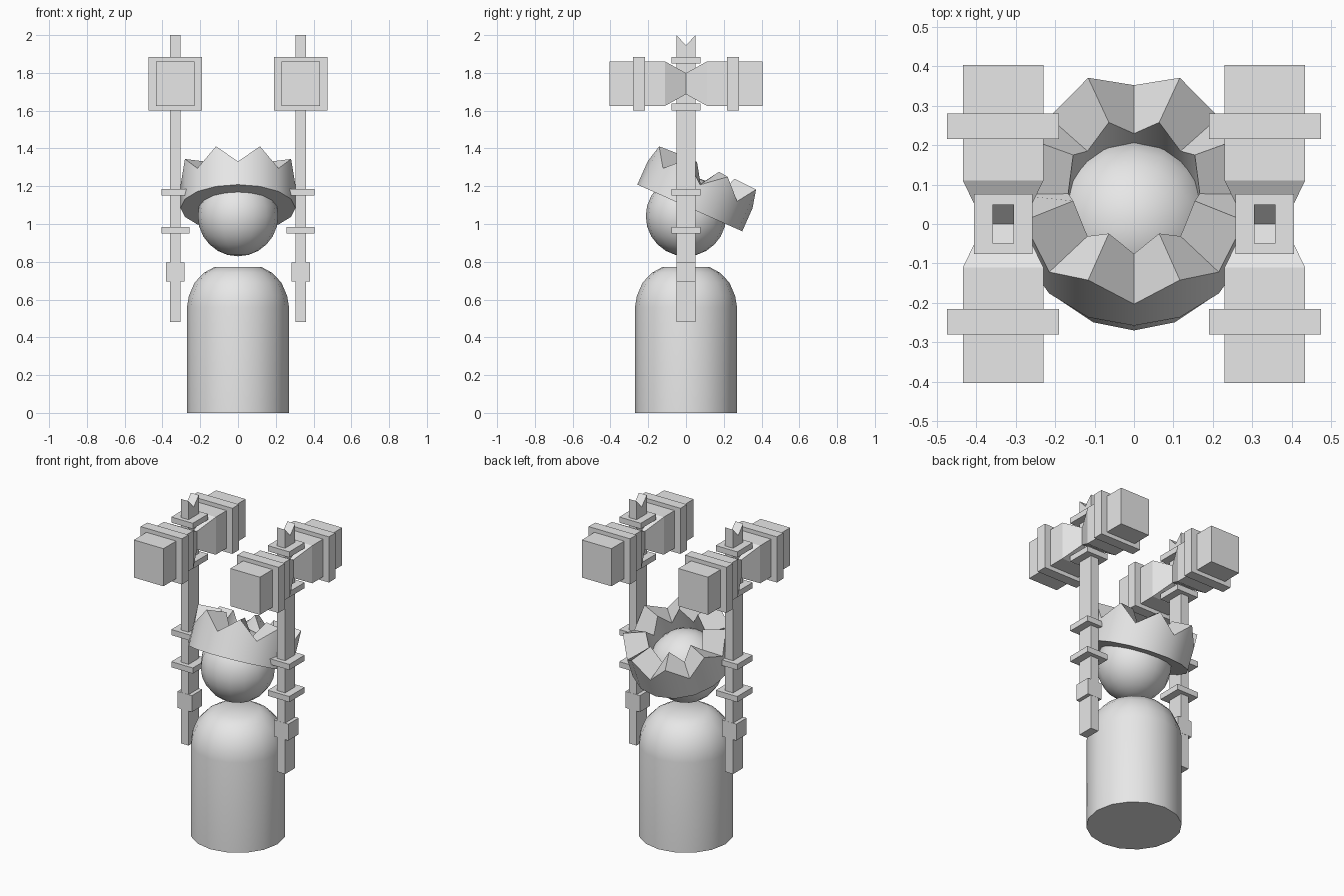
import bpy, bmesh, math
from mathutils import Matrix

cube = bpy.data.objects.get("Cube")
if cube:
    bpy.data.objects.remove(cube, do_unlink=True)

grey = bpy.data.materials.new("light_grey")
grey.use_nodes = True
grey.diffuse_color = (0.8, 0.8, 0.8, 1)
grey.node_tree.nodes["Principled BSDF"].inputs["Base Color"].default_value = (0.8, 0.8, 0.8, 1)


def finish(name, bm, smooth=False):
    """Turn a bmesh into a named object with the material."""
    bmesh.ops.recalc_face_normals(bm, faces=bm.faces[:])
    mesh = bpy.data.meshes.new(name)
    bm.to_mesh(mesh)
    bm.free()
    mesh.materials.append(grey)
    obj = bpy.data.objects.new(name, mesh)
    bpy.context.collection.objects.link(obj)
    if smooth:
        bpy.ops.object.select_all(action='DESELECT')
        obj.select_set(True)
        bpy.context.view_layer.objects.active = obj
        bpy.ops.object.shade_smooth_by_angle(angle=math.radians(35))
    return obj


def loft(bm, rings, close=False):
    """Bridge equal-length rings of points; cap the ends or close into a loop."""
    vs = [[bm.verts.new(p) for p in r] for r in rings]
    n = len(vs[0])
    pairs = list(zip(vs, vs[1:])) + ([(vs[-1], vs[0])] if close else [])
    for a, b in pairs:
        for i in range(n):
            j = (i + 1) % n
            bm.faces.new((a[i], a[j], b[j], b[i]))
    if not close:
        bm.faces.new(vs[0])
        bm.faces.new(vs[-1])


def circle(r, heights, n=16):
    """Ring of n points; heights alternate around the ring."""
    return [(r * math.sin(2 * math.pi * i / n), -r * math.cos(2 * math.pi * i / n),
             heights[i % len(heights)]) for i in range(n)]


def box(name, x, y, z):
    """Box from (low, high) limits on each axis."""
    bm = bmesh.new()
    loft(bm, [[(x[0], y[0], h), (x[1], y[0], h), (x[1], y[1], h), (x[0], y[1], h)] for h in z])
    return finish(name, bm)


# Body: cylinder with a rounded shoulder and a flat top
bm = bmesh.new()
profile = [(0.27, 0), (0.27, 0.56), (0.26, 0.62), (0.23, 0.69), (0.18, 0.742), (0.125, 0.772)]
loft(bm, [circle(r, [z]) for r, z in profile])
finish("body", bm, True)

# Head
bm = bmesh.new()
bmesh.ops.create_uvsphere(bm, u_segments=16, v_segments=12, radius=0.213,
                          matrix=Matrix.Translation((0, 0, 1.042)))
finish("head", bm, True)

# Crown: thick ring with eight points, tipped backwards
bm = bmesh.new()
valley, tip = 0.134, 0.232
loft(bm, [circle(0.304, [0]), circle(0.304, [valley, tip]),
          circle(0.167, [valley + 0.006, tip + 0.006]), circle(0.167, [0])], close=True)
bm.transform(Matrix.Translation((0, 0.02, 1.085)) @ Matrix.Rotation(math.radians(-24), 4, 'X'))
finish("crown", bm, True)

# Two floating hammers, one on each side
X, Z = 0.332, 1.743
for side, s in (("left", 1), ("right", -1)):
    cx = s * X

    def span(h):
        return (cx - h, cx + h)

    # Handle with a V notch cut in its top
    bm = bmesh.new()
    outline = [(-0.05, 0.48), (0.05, 0.48), (0.05, 2.0), (0, 1.945), (-0.05, 2.0)]
    loft(bm, [[(x, y, z) for y, z in outline] for x in span(0.027)])
    finish(side + "_handle", bm)

    # Plates along the handle
    for part, z in (("top_plate", 1.85), ("under_plate", 1.602),
                    ("upper_guard", 1.15), ("lower_guard", 0.95)):
        box(f"{side}_{part}", span(0.074), (-0.076, 0.076), (z, z + 0.035))
    box(side + "_grip_collar", span(0.05), (-0.051, 0.051), (0.695, 0.797))

    # Hammer head: square blocks narrowing to a waist at the handle
    bm = bmesh.new()
    rings = []
    for y, k in ((-0.404, 1), (-0.11, 1), (0, 0.48), (0.11, 1), (0.404, 1)):
        rings.append([(cx + a * 0.102 * k, y, Z + b * 0.117 * k)
                      for a, b in ((-1, -1), (1, -1), (1, 1), (-1, 1))])
    loft(bm, rings)
    finish(side + "_hammer_head", bm)

    # Bands round the two blocks
    for end, y in (("front", -0.248), ("back", 0.248)):
        box(f"{side}_{end}_band", span(0.142), (y - 0.032, y + 0.032), (Z - 0.142, Z + 0.142))
